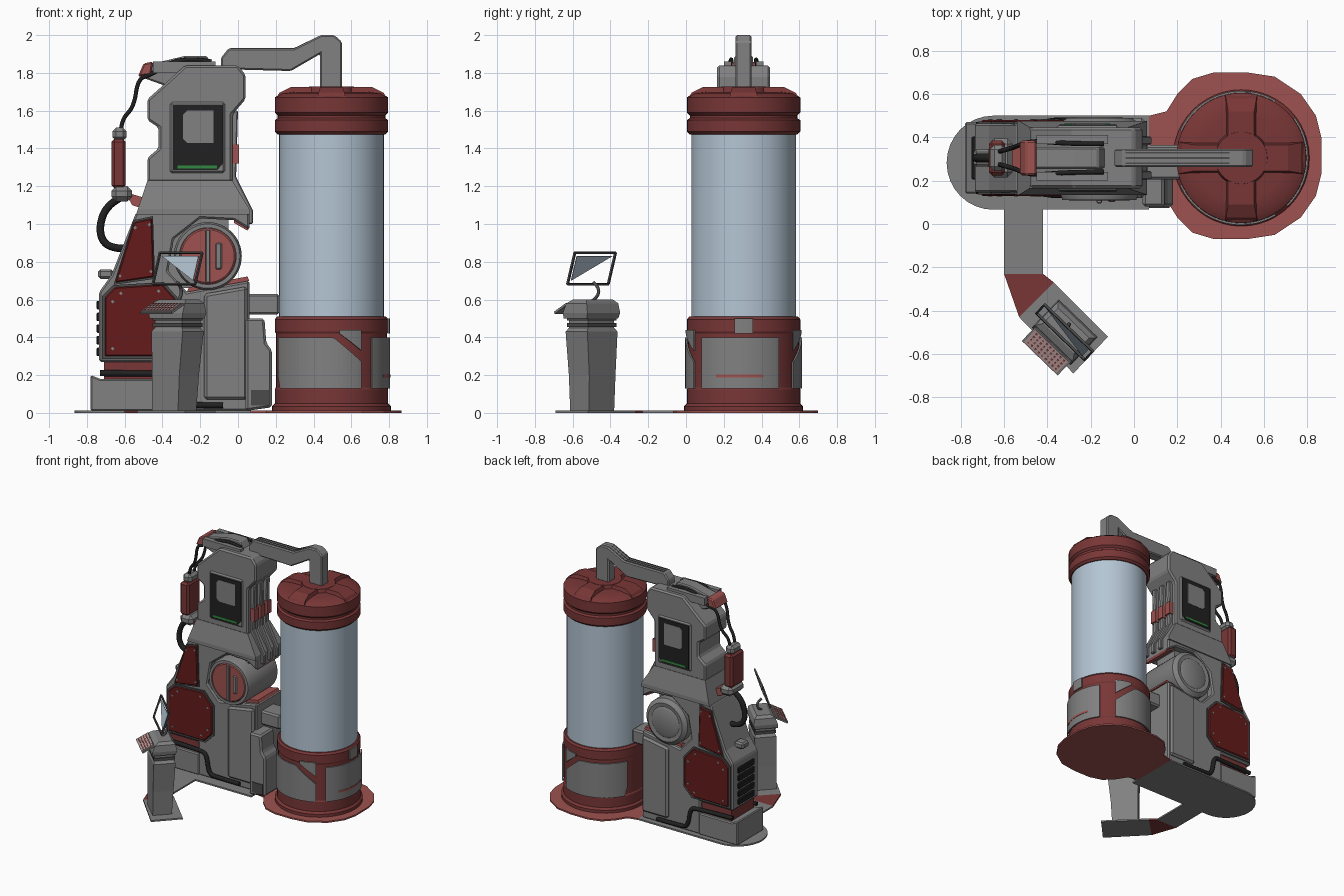
import bpy, bmesh, math
from mathutils import Vector

if bpy.data.objects.get("Cube"):
    bpy.data.objects.remove(bpy.data.objects["Cube"])

def material(name, *rgb):
    m = bpy.data.materials.new(name)
    m.use_nodes = True
    m.diffuse_color = (*rgb, 1)
    m.node_tree.nodes["Principled BSDF"].inputs["Base Color"].default_value = (*rgb, 1)
    return m

GREY = material("grey", .22, .22, .22)
DARK = material("dark_grey", .07, .07, .07)
BLACK = material("black", .015, .015, .015)
RED = material("tank_red", .19, .037, .037)
DEEP = material("panel_red", .13, .011, .011)
BRIGHT = material("bright_red", .34, .085, .08)
GLASS = material("pale_glass", .46, .56, .66)
GREEN = material("screen_green", .03, .25, .05)
PINK = material("key_pink", .5, .33, .33)

YC = .305            # shared centre line of tower and tank
TX = .495            # tank centre
smooth = []

def finish(name, bm, mat, bevel=0, loc=(0, 0, 0), rot=(0, 0, 0)):
    bmesh.ops.recalc_face_normals(bm, faces=bm.faces)
    me = bpy.data.meshes.new(name)
    bm.to_mesh(me)
    bm.free()
    me.materials.append(mat)
    ob = bpy.data.objects.new(name, me)
    bpy.context.collection.objects.link(ob)
    ob.location, ob.rotation_euler = loc, rot
    if bevel:
        b = ob.modifiers.new("bevel", "BEVEL")
        b.width, b.segments = bevel, 1
    return ob

def extrude(name, pts, vec, mat, **kw):
    bm = bmesh.new()
    f = bm.faces.new([bm.verts.new(p) for p in pts])
    r = bmesh.ops.extrude_face_region(bm, geom=[f])
    top = [v for v in r["geom"] if isinstance(v, bmesh.types.BMVert)]
    bmesh.ops.translate(bm, verts=top, vec=vec)
    if not any(f.is_valid and f.normal.dot(Vector(vec)) for f in bm.faces) or f not in bm.faces[:]:
        pass
    return finish(name, bm, mat, **kw)

def prism(name, pts, y0, y1, mat, bevel=0):
    return extrude(name, [(x, y0, z) for x, z in pts], (0, y1 - y0, 0), mat, bevel=bevel)

def slab(name, pts, mat, z=.012):
    return extrude(name, [(x, y, 0) for x, y in pts], (0, 0, z), mat)

def loft(name, rings, mat, **kw):
    # each ring: z, x0, x1, y0, y1
    bm = bmesh.new()
    loops = [[bm.verts.new(p) for p in ((a, c, z), (b, c, z), (b, d, z), (a, d, z))]
             for z, a, b, c, d in rings]
    bm.faces.new(loops[0])
    bm.faces.new(loops[-1])
    for lo, hi in zip(loops, loops[1:]):
        for i in range(4):
            j = (i + 1) % 4
            bm.faces.new((lo[i], lo[j], hi[j], hi[i]))
    return finish(name, bm, mat, **kw)

def box(name, x0, x1, y0, y1, z0, z1, mat, **kw):
    return loft(name, [(z0, x0, x1, y0, y1), (z1, x0, x1, y0, y1)], mat, **kw)

def lathe(name, prof, mat, loc, rot=(0, 0, 0), n=48):
    bm = bmesh.new()
    vs = [bm.verts.new((r, 0, z)) for r, z in prof]
    es = [bm.edges.new(p) for p in zip(vs, vs[1:])]
    bmesh.ops.spin(bm, geom=vs + es, axis=(0, 0, 1), cent=(0, 0, 0), steps=n, angle=math.tau)
    bmesh.ops.remove_doubles(bm, verts=bm.verts, dist=.0005)
    ob = finish(name, bm, mat, loc=loc, rot=rot)
    smooth.append(ob)
    return ob

def tube(name, pts, r, mat):
    cu = bpy.data.curves.new(name, "CURVE")
    cu.dimensions, cu.bevel_depth, cu.bevel_resolution = "3D", r, 2
    sp = cu.splines.new("NURBS")
    sp.points.add(len(pts) - 1)
    for p, co in zip(sp.points, pts):
        p.co = (*co, 1)
    sp.use_endpoint_u, sp.order_u, sp.resolution_u = True, 3, 6
    cu.use_fill_caps = True
    cu.materials.append(mat)
    bpy.context.collection.objects.link(bpy.data.objects.new(name, cu))

def wrap(name, a0, a1, low, high, mat, r=.305):
    # curved plate on the tank; low and high give z along 0..1
    bm = bmesh.new()
    cols = []
    for i in range(25):
        t = i / 24
        a = math.radians(a0 + (a1 - a0) * t)
        x, y = TX + r * math.cos(a), YC + r * math.sin(a)
        cols.append([bm.verts.new((x, y, z(t))) for z in (low, high)])
    for a, b in zip(cols, cols[1:]):
        bm.faces.new((a[0], b[0], b[1], a[1]))
    ob = finish(name, bm, mat)
    s = ob.modifiers.new("thickness", "SOLIDIFY")
    s.thickness, s.offset = .009, 0

# Floor plates
half = [(.07, .5), (.15, .52), (.2, .6), (.27, .67), (.37, .7), (.52, .7), (.65, .68),
        (.77, .6), (.84, .5), (.865, .4)]
slab("tank_floor_plate", half + [(x, .63 - y) for x, y in half[::-1]], BRIGHT)
arc = [(-.65 + .215 * math.cos(a), .283 + .217 * math.sin(a))
       for a in [math.pi * (.5 + i / 16) for i in range(17)]]
slab("tower_floor_plate", [(.07, .5)] + arc + [(.07, .066)], GREY)
slab("console_walkway", [(-.6, .066), (-.6, -.23), (-.42, -.23), (-.42, .066)], GREY)
slab("walkway_corner", [(-.6, -.23), (-.53, -.43), (-.37, -.27), (-.42, -.23)], RED)
slab("console_floor_plate", [(-.53, -.43), (-.28, -.69), (-.12, -.52), (-.37, -.27)], GREY)

# Tank
centre = (TX, YC, 0)
lathe("tank_base", [(0, .01), (.315, .01), (.315, .035), (.3, .05), (.3, .125), (.294, .135),
      (.294, .42), (.3, .43), (.3, .495), (.288, .51), (0, .51)], RED, centre)
lathe("tank_glass", [(.277, .5), (.277, 1.48)], GLASS, centre, n=64)
lathe("tank_cap", [(0, 1.475), (.285, 1.475), (.3, 1.49), (.3, 1.55), (.285, 1.56), (.285, 1.575),
      (.3, 1.59), (.3, 1.67), (.27, 1.69), (.2, 1.7), (0, 1.7)], RED, centre)
lathe("cap_hub", [(.13, 1.69), (.12, 1.727), (0, 1.727)], RED, centre)
for i in range(4):
    loft("cap_rib", [(1.67, .05, .292, -.075, .075), (1.695, .05, .275, -.07, .07),
         (1.725, .05, .215, -.06, .06)], RED, loc=centre, rot=(0, 0, i * math.pi / 2))
for s in (-1, 1):
    wrap("tank_panel", s * 156, s * 59, lambda t: .13 + max(0, .04 - t) * 1.5,
         lambda t: .4 - max(0, t - .7) * .43, GREY)
    wrap("tank_corner_plate", s * 82, s * 59, lambda t: .42 - .09 * t, lambda t: .44, GREY)
wrap("tank_side_panel", -46, 37, lambda t: .13, lambda t: .4, GREY)
wrap("tank_latch", -9, 9, lambda t: .42, lambda t: .5, GREY)
wrap("tank_stripe", -28, 20, lambda t: .187, lambda t: .203, BRIGHT, r=.307)

# Overhead pipe with raised ribs
pipe = [(-.09, 1.82), (-.09, 1.88), (-.05, 1.93), (.3, 1.93), (.44, 2), (.51, 2), (.55, 1.965),
        (.55, 1.72), (.435, 1.72), (.435, 1.9), (.28, 1.81)]
prism("overhead_pipe", pipe, YC - .042, YC + .042, GREY, .008)
for y in (-.024, 0, .024):
    prism("pipe_groove", [(-.04, 1.929), (.3, 1.929), (.44, 1.998), (.5, 1.998), (.5, 2), (.44, 2),
          (.3, 1.933), (-.04, 1.933)], YC + y - .004, YC + y + .004, DARK)

# Tower
tower = [(-.28, 1.84), (0, 1.84), (.04, 1.79), (.04, 1.66), (-.03, 1.58), (-.03, 1.22), (-.48, 1.22),
         (-.48, 1.35), (-.42, 1.4), (-.42, 1.51), (-.48, 1.55), (-.48, 1.66), (-.39, 1.74)]
prism("tower_head", tower, YC - .14, YC + .14, GREY, .012)
loft("tower_skirt", [(1.05, -.54, .06, YC - .17, YC + .17), (1.08, -.53, .06, YC - .17, YC + .17),
     (1.23, -.48, -.03, YC - .14, YC + .14)], GREY)
body = [(.06, 1.06), (.06, .97), (-.02, 1.02), (-.2, 1.03), (-.34, .92), (-.37, .75), (-.27, .64),
        (.06, .7), (.06, .01), (-.45, .01), (-.45, .27), (-.735, .27), (-.735, .64), (-.67, .73),
        (-.54, 1.06)]
prism("tower_body", body, YC - .16, YC + .16, GREY, .01)
prism("drum_housing", [(-.4, .66), (-.05, .66), (-.05, 1.04), (-.4, 1.04)], YC - .1, YC + .1, GREY)
prism("drum_lower_liner", [(-.27, .64), (-.26, .665), (.05, .722), (.06, .7)], YC - .13, YC + .13, BRIGHT)
prism("drum_upper_liner", [(-.02, 1.03), (-.02, 1.005), (.05, .965), (.06, .98)], YC - .13, YC + .13, BRIGHT)
prism("tower_foot", [(-.78, .01), (-.78, .2), (-.73, .18), (-.44, .18), (-.44, .01)],
      YC - .165, YC + .165, GREY, .008)
box("foot_neck", -.71, -.44, YC - .14, YC + .14, .17, .28, RED)
box("connector_box", .05, .22, YC - .1, YC + .06, .52, .63, GREY, bevel=.012)
prism("pump_box", [(.04, .01), (.04, .5), (.14, .5), (.15, .37), (.18, .33), (.18, .03)], .08, .25, GREY, .012)
box("pump_box_plate", .07, .165, .074, .08, .04, .12, DARK)

upper = [(-.55, 1.01), (-.455, 1.03), (-.445, .72), (-.65, .69)]
lower = [(-.705, .3), (-.705, .61), (-.65, .665), (-.4, .68), (-.32, .59), (-.32, .37), (-.39, .3)]
def scaled(pts, k):
    cx, cz = (sum(p[i] for p in pts) / len(pts) for i in (0, 1))
    return [(cx + (x - cx) * k, cz + (z - cz) * k) for x, z in pts]

# Matching details on both broad faces of the tower
for s in (-1, 1):
    def at(d):
        return YC + s * d
    for pts in (upper, lower):
        prism("panel_frame", scaled(pts, 1.07), at(.15), at(.168), DARK)
        prism("red_panel", pts, at(.15), at(.175), DEEP, .006)
        for x, z in scaled(pts, .8):
            prism("panel_screw", [(x - .01, z), (x, z - .01), (x + .01, z), (x, z + .01)], at(.17), at(.179), GREY)
    prism("lower_cover", [(-.18, .07), (-.18, .63), (.05, .67), (.05, .07)], at(.15), at(.185), GREY, .015)
    tube("floor_cable", [(-.73, at(.15), .21), (-.43, at(.16), .21), (-.37, at(.17), .2),
         (-.35, at(.17), .05), (-.28, at(.17), .04), (-.08, at(.17), .04)], .016, BLACK)
    prism("screen_bezel", [(-.36, 1.27), (-.36, 1.645), (-.07, 1.645), (-.07, 1.27)], at(.13), at(.15), GREY, .01)
    prism("screen", [(-.345, 1.285), (-.345, 1.63), (-.08, 1.63), (-.08, 1.32), (-.11, 1.285)],
          at(.14), at(.155), BLACK)
    prism("screen_window", [(-.29, 1.45), (-.29, 1.58), (-.27, 1.6), (-.13, 1.6), (-.13, 1.43), (-.27, 1.43)],
          at(.15), at(.158), GREY)
    prism("screen_readout", [(-.32, 1.295), (-.32, 1.31), (-.11, 1.31), (-.11, 1.295)], at(.15), at(.158), GREEN)
    # Cables from roof to canister
    tube("roof_cable", [(-.14, at(.065), 1.86), (-.3, at(.065), 1.89), (-.46, at(.08), 1.79), (-.53, at(.06), 1.77),
         (-.55, at(.05), 1.62), (-.62, at(.03), 1.55), (-.62, at(.03), 1.48)], .011, BLACK)
    box("roof_rail", -.45, -.12, at(.085) - .02, at(.085) + .02, 1.8, 1.86, GREY)

# Drum: red hatch at the front, plain dish at the back
DX, DZ = -.16, .83
lathe("drum", [(0, -.19), (.1, -.19), (.12, -.18), (.15, -.185), (.18, -.16), (.18, .17), (.17, .195),
      (.15, .195), (.15, .18), (0, .18)], GREY, (DX, YC, DZ), (math.pi / 2, 0, 0))
lathe("drum_hatch", [(.148, .17), (.148, .19), (.14, .196), (0, .196)], BRIGHT, (DX, YC, DZ), (math.pi / 2, 0, 0))
box("hatch_bar", DX - .012, DX + .012, YC - .21, YC - .19, DZ - .14, DZ + .14, GREY, bevel=.004)
box("hatch_handle", DX + .04, DX + .075, YC - .204, YC - .19, DZ - .07, DZ + .07, GREY, bevel=.01)

# Ribbed conduits on the tank side of the tower
for y in (-.08, 0, .08):
    prism("side_conduit", [(-.04, 1.6), (.0, 1.6), (-.01, 1.25), (.08, 1.07), (.08, 1), (.04, 1), (.04, 1.05),
          (-.04, 1.22)], YC + y - .02, YC + y + .02, GREY, .006)
    box("conduit_clamp", -.03, .005, YC + y - .026, YC + y + .026, 1.32, 1.42, BRIGHT)

# Roof beam, canister and hose on the outer side
prism("roof_beam", [(-.52, 1.78), (-.49, 1.84), (-.28, 1.89), (-.165, 1.89), (-.13, 1.83), (-.38, 1.73)],
      YC - .05, YC + .05, GREY, .008)
prism("roof_beam_tip", [(-.53, 1.78), (-.5, 1.85), (-.45, 1.86), (-.46, 1.79)], YC - .08, YC + .08, BRIGHT, .008)
box("canister", -.67, -.595, YC - .08, YC + .08, 1.19, 1.45, RED, bevel=.015)
box("canister_cap", -.665, -.59, YC - .06, YC + .06, 1.44, 1.51, GREY, bevel=.02)
box("canister_elbow", -.67, -.56, YC - .09, YC + .09, 1.12, 1.2, GREY, bevel=.025)
prism("canister_bracket", [(-.6, 1.17), (-.5, 1.14), (-.5, 1.08), (-.56, 1.1)], YC - .05, YC + .05, BRIGHT)
tube("hose", [(-.62, YC, 1.14), (-.7, YC, 1.1), (-.74, YC, .96), (-.69, YC, .87), (-.6, YC, .87)], .02, BLACK)
box("side_knob", -.74, -.66, YC - .04, YC + .04, .71, .76, GREY, bevel=.012)
for i in range(5):
    z = .3 + i * .062
    box("side_louvre", -.75, -.72, YC - .1, YC + .1, z, z + .045, BLACK, bevel=.006)

# Console, turned towards the corner
CL = (-.32, -.5, 0)
TURN = math.radians(-44)
place = dict(loc=CL, rot=(0, 0, TURN))
loft("console_post", [(.01, -.11, .08, -.08, .06), (.2, -.11, .09, -.08, .07), (.43, -.115, .115, -.08, .08),
     (.45, -.1, .1, -.07, .07), (.52, -.1, .1, -.07, .07)], GREY, **place)
for z in (.455, .49):
    box("console_vent", -.108, .108, -.078, .078, z, z + .02, DARK, **place)
loft("console_head", [(.5, -.12, .12, -.09, .08), (.53, -.125, .125, -.09, .09), (.58, -.12, .12, -.07, .08),
     (.6, -.1, .1, -.04, .06)], GREY, **place)
R = Vector((math.sin(TURN), -math.cos(TURN), 0))
key_loc = Vector(CL) + R * .12 + Vector((0, 0, .555))
key_rot = (math.radians(28), 0, TURN)
box("keyboard_tray", -.115, .115, -.05, .05, -.008, .004, GREY, loc=key_loc, rot=key_rot)
box("keyboard", -.105, .105, -.043, .043, .004, .008, PINK, loc=key_loc, rot=key_rot)
for r in range(4):
    for c in range(9):
        x, y = -.092 + c * .022, -.035 + r * .02
        box("key", x, x + .009, y, y + .009, .008, .011, BRIGHT, loc=key_loc, rot=key_rot)
mon_loc = Vector(CL) + Vector((0, 0, .765))
mon_rot = (math.radians(-18), 0, TURN)
W, H = .155, .088
for s in (-1, 1):
    box("monitor_rail", -W, W, -.006, .006, s * H - .005, s * H + .005, DARK, loc=mon_loc, rot=mon_rot)
    box("monitor_stile", s * W - .005, s * W + .005, -.006, .006, -H, H, DARK, loc=mon_loc, rot=mon_rot)
extrude("monitor_pane", [(-W + .02, -.002, H - .02), (W - .02, -.002, H - .02), (W - .02, -.002, .02 - H)],
        (0, .004, 0), GLASS, loc=mon_loc, rot=mon_rot)
tube("monitor_arm", [(-.32, -.5, .59), (-.28, -.43, .64), (-.32, -.49, .69)], .009, DARK)

bpy.ops.object.select_all(action="DESELECT")
for ob in smooth:
    ob.select_set(True)
bpy.context.view_layer.objects.active = smooth[0]
bpy.ops.object.shade_smooth_by_angle(angle=math.radians(30))
